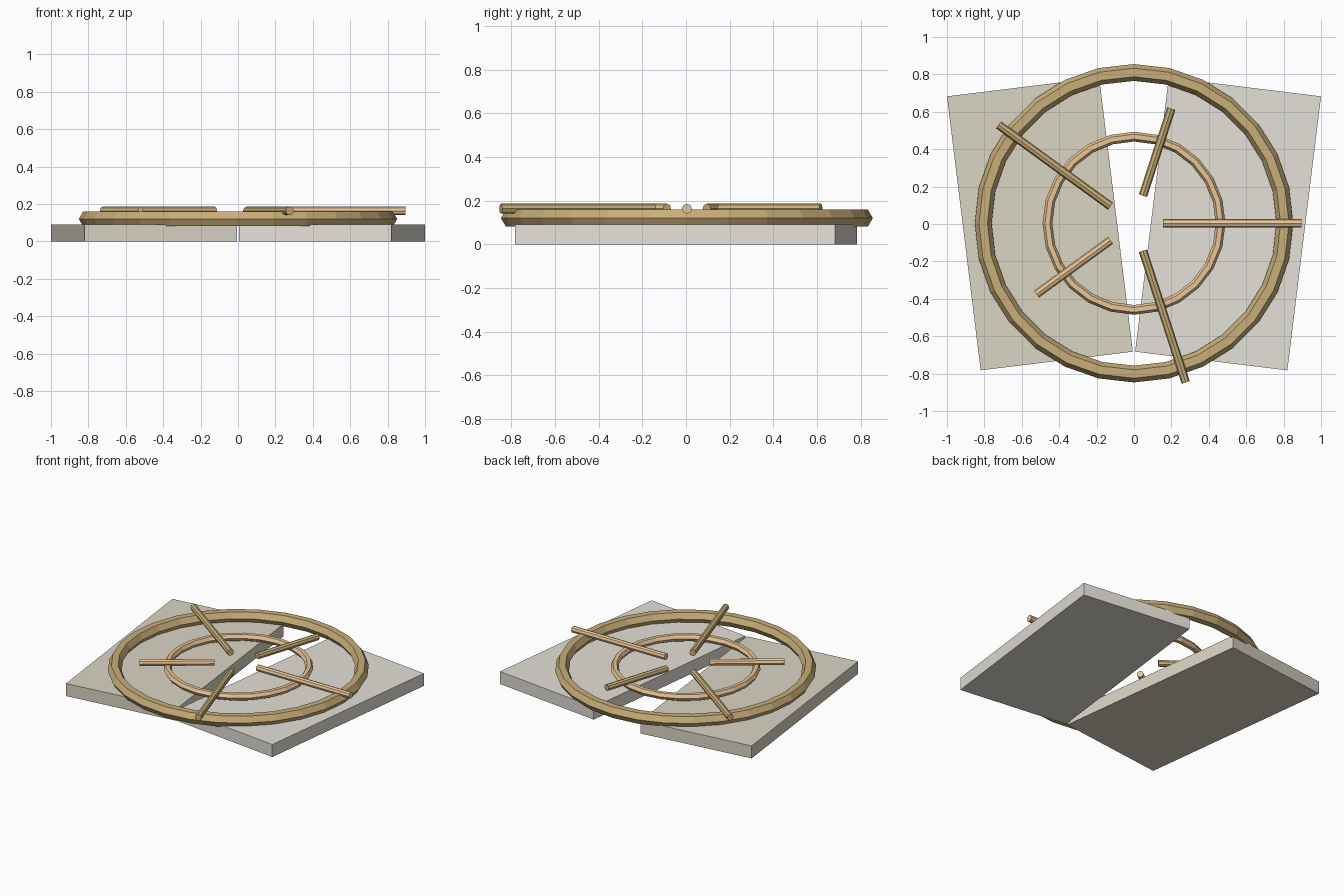
import bpy, bmesh
from math import cos, sin, tau, radians
from mathutils import Matrix

if "Cube" in bpy.data.objects:
    bpy.data.objects.remove(bpy.data.objects["Cube"])


def material(name, rgb):
    m = bpy.data.materials.new(name)
    m.diffuse_color = (*rgb, 1)
    m.use_nodes = True
    m.node_tree.nodes["Principled BSDF"].inputs["Base Color"].default_value = m.diffuse_color
    return m


def finish(name, bm, mat):
    bmesh.ops.recalc_face_normals(bm, faces=bm.faces[:])
    me = bpy.data.meshes.new(name)
    bm.to_mesh(me)
    bm.free()
    me.materials.append(mat)
    ob = bpy.data.objects.new(name, me)
    bpy.context.collection.objects.link(ob)
    return ob


def slab(name, x, angle, mat):
    bm = bmesh.new()
    bmesh.ops.create_cube(bm, size=1, matrix=Matrix.Diagonal((0.82, 1.476, 0.09, 1)))
    ob = finish(name, bm, mat)
    ob.location = (x, 0, 0.045)
    ob.rotation_euler.z = radians(angle)


def ring(name, major, minor, z, segs, sides, mat):
    bm = bmesh.new()
    loops = []
    for i in range(segs):
        a = tau * i / segs
        loop = []
        for j in range(sides):
            b = tau * j / sides
            r = major + minor * cos(b)
            loop.append(bm.verts.new((r * cos(a), r * sin(a), minor * sin(b))))
        loops.append(loop)
    for i in range(segs):
        p, q = loops[i], loops[(i + 1) % segs]
        for j in range(sides):
            k = (j + 1) % sides
            bm.faces.new((p[j], q[j], q[k], p[k]))
    finish(name, bm, mat).location = (0, 0.004, z)


def rod(name, inner, outer, angle, mat):
    bm = bmesh.new()
    bmesh.ops.create_cone(bm, cap_ends=True, segments=8, radius1=0.023, radius2=0.023,
                          depth=outer - inner,
                          matrix=Matrix.Translation(((inner + outer) / 2, 0, 0))
                          @ Matrix.Rotation(radians(90), 4, 'Y'))
    ob = finish(name, bm, mat)
    ob.location = (0, 0.004, 0.163)
    ob.rotation_euler.z = radians(angle)


tan_stone = material("tan_stone", (0.70, 0.66, 0.55))
pale_stone = material("pale_stone", (0.77, 0.75, 0.68))
bronze = material("bronze", (0.58, 0.42, 0.19))
copper = material("copper", (0.82, 0.56, 0.31))

# Two splayed base slabs
slab("left_slab", -0.503, 7, tan_stone)
slab("right_slab", 0.503, -7, pale_stone)

# Concentric rings
ring("outer_ring", 0.806, 0.045, 0.12, 28, 6, bronze)
ring("inner_ring", 0.463, 0.026, 0.13, 24, 6, copper)

# Five radial rods of two lengths
for i, (length_end, mat) in enumerate([(0.895, copper), (0.645, bronze), (0.895, bronze),
                                       (0.645, copper), (0.895, bronze)]):
    rod(f"radial_rod_{i + 1}", 0.155, length_end, 72 * i, mat)
